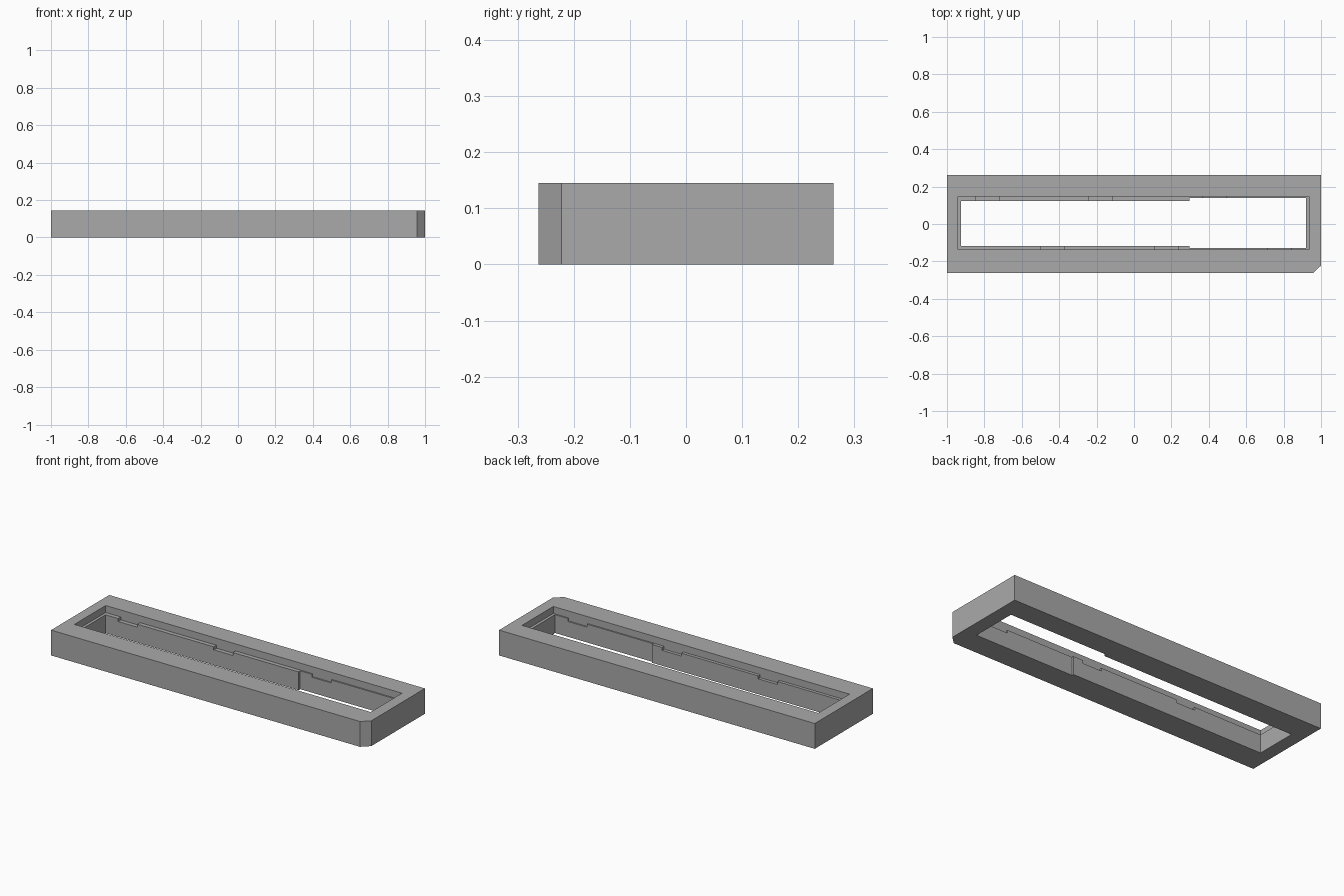
import bpy
import bmesh

cube = bpy.data.objects.get("Cube")
if cube:
    bpy.data.objects.remove(cube, do_unlink=True)

HEIGHT = 0.145
LEDGE_Z = 0.105
NOTCH_Z = 0.088
POCKET = (-0.941, 0.936, -0.136, 0.147)

grey = bpy.data.materials.new("plain grey")
grey.use_nodes = True
colour = (0.4, 0.4, 0.4, 1)
grey.diffuse_color = colour
grey.node_tree.nodes["Principled BSDF"].inputs["Base Color"].default_value = colour


def prism(name, outline, z0, z1):
    """Extrude a flat outline upwards from z0 to z1."""
    bm = bmesh.new()
    face = bm.faces.new([bm.verts.new((x, y, z0)) for x, y in outline])
    grown = bmesh.ops.extrude_face_region(bm, geom=[face])["geom"]
    top = [v for v in grown if isinstance(v, bmesh.types.BMVert)]
    bmesh.ops.translate(bm, vec=(0, 0, z1 - z0), verts=top)
    bmesh.ops.recalc_face_normals(bm, faces=bm.faces)
    mesh = bpy.data.meshes.new(name)
    bm.to_mesh(mesh)
    bm.free()
    mesh.materials.append(grey)
    obj = bpy.data.objects.new(name, mesh)
    bpy.context.collection.objects.link(obj)
    return obj


def rectangle(x0, x1, y0, y1):
    return [(x0, y0), (x1, y0), (x1, y1), (x0, y1)]


def cut(target, outline, z0, z1):
    """Subtract a prism from the target and discard the cutter."""
    cutter = prism("cutter", outline, z0, z1)
    cutter.hide_render = True
    mod = target.modifiers.new("cut", "BOOLEAN")
    mod.operation = "DIFFERENCE"
    mod.solver = "EXACT"
    mod.object = cutter
    bpy.context.view_layer.objects.active = target
    bpy.ops.object.modifier_apply(modifier=mod.name)
    bpy.data.objects.remove(cutter, do_unlink=True)


# Outer block with one chamfered front corner
frame = prism("frame", [(-1, -0.263), (0.957, -0.263), (1, -0.222),
                        (1, 0.263), (-1, 0.263)], 0, HEIGHT)

# Through opening, slightly wider towards the left end
cut(frame, [(-0.925, -0.118), (0.297, -0.118), (0.297, -0.129), (0.92, -0.129),
            (0.92, 0.139), (0.297, 0.139), (0.297, 0.123), (-0.925, 0.123)],
    -0.1, HEIGHT + 0.1)

# Shallow upper pocket that leaves a ledge around the opening
cut(frame, rectangle(*POCKET), LEDGE_Z, HEIGHT + 0.1)

# Notches in the back and front ledges
for x in (-0.845, -0.24, 0.37):
    cut(frame, rectangle(x, x + 0.122, 0, POCKET[3]), NOTCH_Z, HEIGHT + 0.1)
for x in (-0.497, 0.112, 0.717):
    cut(frame, rectangle(x, x + 0.122, POCKET[2], 0), NOTCH_Z, HEIGHT + 0.1)
